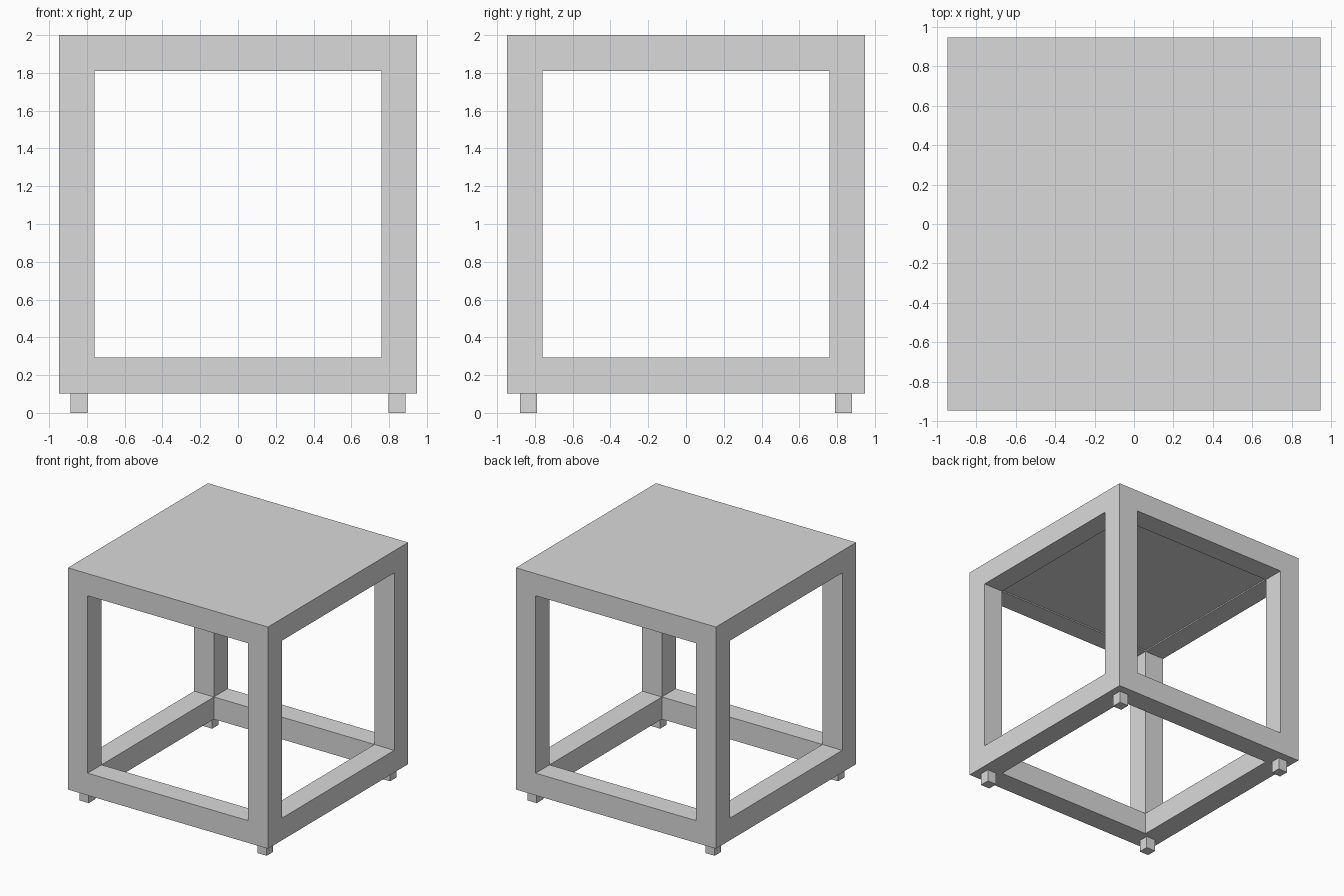
import bpy

if "Cube" in bpy.data.objects:
    bpy.data.objects.remove(bpy.data.objects["Cube"])

HALF, INNER = 0.947, 0.76         # outer and inner half widths of the frame
Z0, Z1 = 0.103, 2.0               # frame bottom and top
LO, HI = 0.293, 1.811             # bottom and top of the side openings

grey = bpy.data.materials.new("light_grey")
grey.diffuse_color = (0.7, 0.7, 0.7, 1)
grey.use_nodes = True
grey.node_tree.nodes["Principled BSDF"].inputs["Base Color"].default_value = grey.diffuse_color


def box(name, lo, hi):
    bpy.ops.mesh.primitive_cube_add(size=1, location=[(a + b) / 2 for a, b in zip(lo, hi)])
    ob = bpy.context.object
    ob.name = name
    ob.scale = [b - a for a, b in zip(lo, hi)]
    bpy.ops.object.transform_apply(location=False, rotation=False, scale=True)
    ob.data.materials.append(grey)
    return ob


def cut(target, lo, hi):
    cutter = box("opening_cutter", lo, hi)
    cutter.hide_render = True
    mod = target.modifiers.new("opening", 'BOOLEAN')
    mod.operation, mod.solver, mod.object = 'DIFFERENCE', 'EXACT', cutter
    bpy.context.view_layer.objects.active = target
    bpy.ops.object.modifier_apply(modifier=mod.name)
    bpy.data.objects.remove(cutter, do_unlink=True)


# Cube frame of square bars, open on all six sides
frame = box("table_frame", (-HALF, -HALF, Z0), (HALF, HALF, Z1))
cut(frame, (-INNER, -1.2, LO), (INNER, 1.2, HI))
cut(frame, (-1.2, -INNER, LO), (1.2, INNER, HI))
cut(frame, (-INNER, -INNER, -0.2), (INNER, INNER, 2.2))

# Tabletop panel set into the top opening, flush above, slightly recessed below
box("tabletop_panel", (-INNER, -INNER, HI + 0.011), (INNER, INNER, Z1))

# Four small square feet
R = 0.044
for sx, side in ((-1, "left"), (1, "right")):
    for sy, end in ((-1, "front"), (1, "back")):
        x, y = sx * 0.842, sy * 0.834
        box(f"foot_{end}_{side}", (x - R, y - R, 0), (x + R, y + R, Z0))
